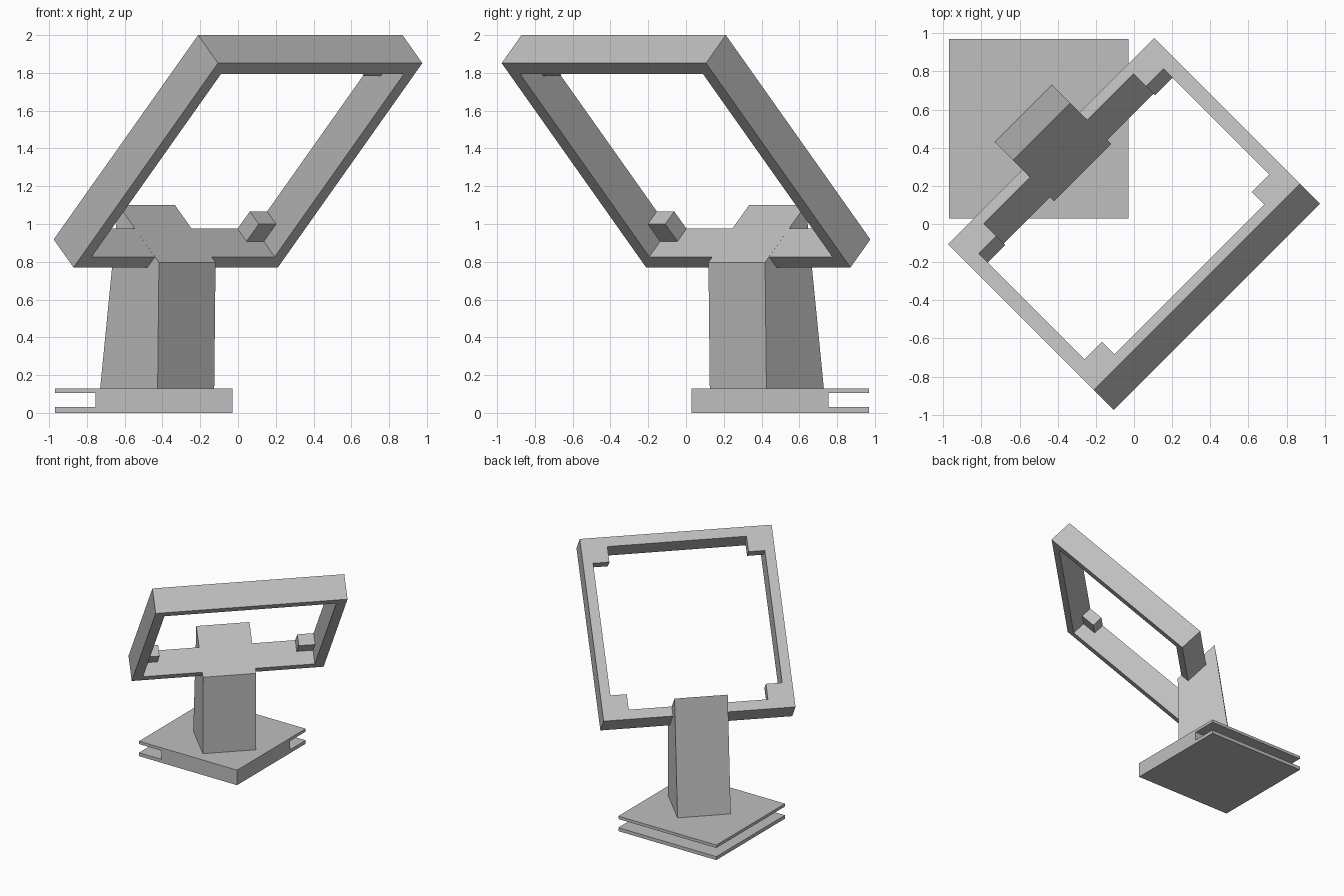
import bpy
import bmesh
import math
from mathutils import Matrix, Vector

cube = bpy.data.objects.get("Cube")
if cube:
    bpy.data.objects.remove(cube, do_unlink=True)

grey = bpy.data.materials.new("plain grey")
grey.use_nodes = True
GREY = (0.52, 0.52, 0.52, 1)
grey.diffuse_color = GREY
grey.node_tree.nodes["Principled BSDF"].inputs["Base Color"].default_value = GREY

# Turned space: x runs along the frame's width, -y is where the stand faces
TURN = Matrix.Rotation(math.radians(45), 4, "Z")
# Frame space: x width, y up the slope, z out of the back face
TILT = TURN @ Matrix.Translation((0, 0, 1.385)) @ Matrix((
    (1, 0, 0, 0),
    (0, -math.sqrt(0.5), math.sqrt(0.5), 0),
    (0, math.sqrt(0.5), math.sqrt(0.5), 0),
    (0, 0, 0, 1)))


def finish(name, bm, matrix=Matrix()):
    bm.transform(matrix)
    bmesh.ops.recalc_face_normals(bm, faces=bm.faces)
    mesh = bpy.data.meshes.new(name)
    bm.to_mesh(mesh)
    bm.free()
    mesh.materials.append(grey)
    obj = bpy.data.objects.new(name, mesh)
    bpy.context.collection.objects.link(obj)
    return obj


def box(name, low, high, matrix=Matrix()):
    low, high = Vector(low), Vector(high)
    bm = bmesh.new()
    bmesh.ops.create_cube(bm, size=1)
    bmesh.ops.scale(bm, vec=high - low, verts=bm.verts)
    bmesh.ops.translate(bm, vec=(low + high) / 2, verts=bm.verts)
    return finish(name, bm, matrix)


# Base: two thin plates around a core set back on two sides
X0, X1, Y0, Y1 = -0.97, -0.03, 0.03, 0.97
SLOT = 0.215
box("base_lower_plate", (X0, Y0, 0), (X1, Y1, 0.03))
box("base_core", (X0 + SLOT, Y0, 0.03), (X1, Y1 - SLOT, 0.105))
box("base_upper_plate", (X0, Y0, 0.105), (X1, Y1, 0.13))

# Post: side profile (depth, height) extruded across its width
profile = [(0.82, 0.13), (0.39, 0.13), (0.38, 0.797), (0.685, 1.101)]
bm = bmesh.new()
side = bm.faces.new([bm.verts.new((-0.212, y, z)) for y, z in profile])
extruded = bmesh.ops.extrude_face_region(bm, geom=[side], use_keep_orig=True)
moved = [v for v in extruded["geom"] if isinstance(v, bmesh.types.BMVert)]
bmesh.ops.translate(bm, vec=(0.424, 0, 0), verts=moved)
finish("post", bm, TURN)

# Square frame: rectangular section carried round four corners
OUTER, INNER, HALF = 0.765, 0.685, 0.105
corners = [(-1, -1), (1, -1), (1, 1), (-1, 1)]
section = [(OUTER, -HALF), (OUTER, HALF), (INNER, HALF), (INNER, -HALF)]
bm = bmesh.new()
rings = [[bm.verts.new((sx * r, sy * r, z)) for r, z in section] for sx, sy in corners]
for i in range(4):
    a, b = rings[i], rings[(i + 1) % 4]
    for j in range(4):
        k = (j + 1) % 4
        bm.faces.new((a[j], b[j], b[k], a[k]))
finish("tilted_frame", bm, TILT)

# Corner blocks, flush with the back of the frame
PAD = 0.13
for (sx, sy), label in zip(corners, ("lower_right", "lower_left", "upper_left", "upper_right")):
    xs = sorted((sx * INNER, sx * (INNER - PAD)))
    ys = sorted((sy * INNER, sy * (INNER - PAD)))
    box("corner_block_" + label, (xs[0], ys[0], 0.01), (xs[1], ys[1], HALF), TILT)
